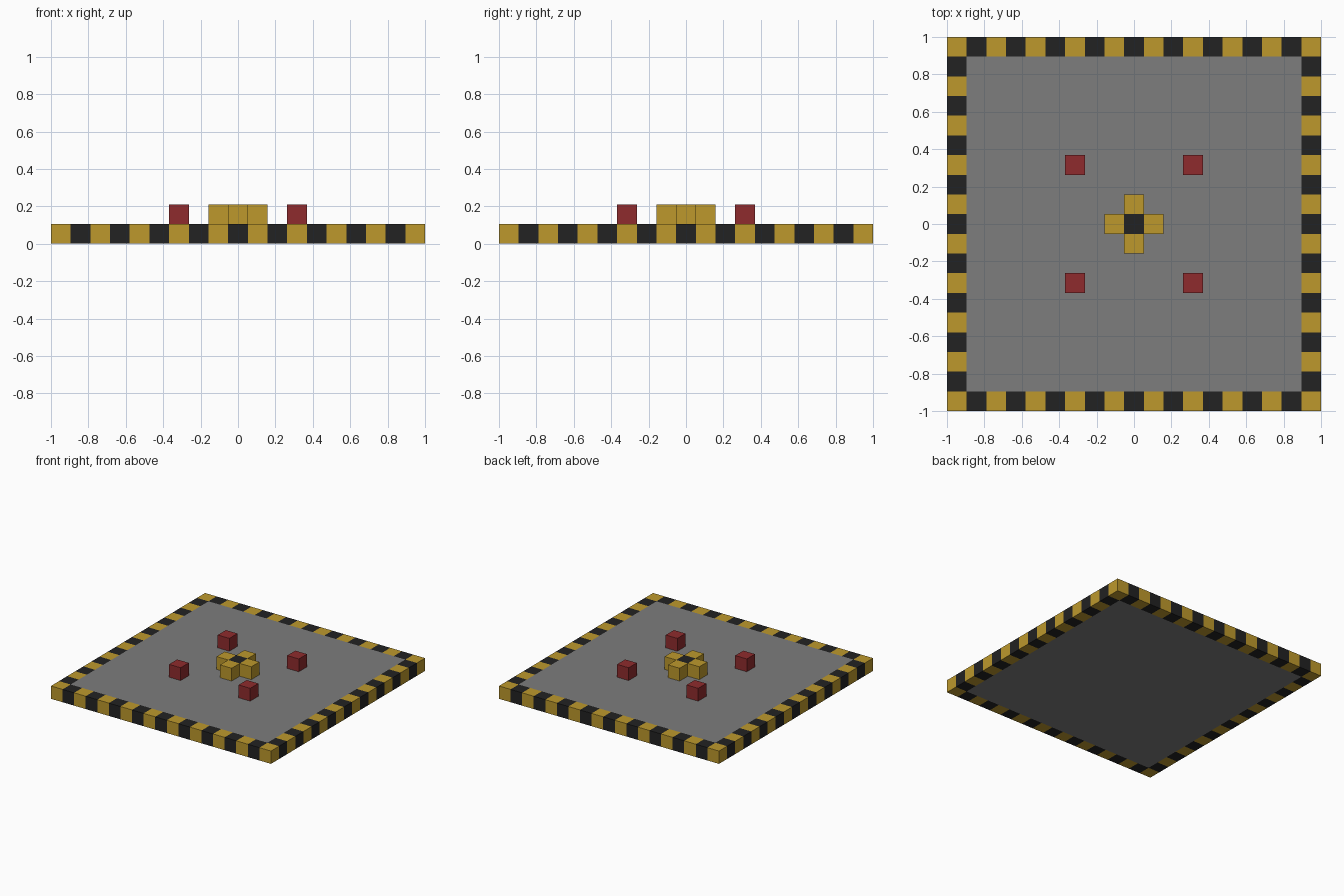
import bpy
import bmesh
from mathutils import Matrix, Vector

CELLS = 19
U = 2 / CELLS          # one block

cube = bpy.data.objects.get("Cube")
if cube:
    bpy.data.objects.remove(cube, do_unlink=True)


def linear(c):
    c /= 255
    return c / 12.92 if c <= 0.04045 else ((c + 0.055) / 1.055) ** 2.4


def material(name, r, g, b):
    m = bpy.data.materials.new(name)
    m.use_nodes = True
    colour = (linear(r), linear(g), linear(b), 1)
    m.diffuse_color = colour
    bsdf = next(n for n in m.node_tree.nodes if n.type == "BSDF_PRINCIPLED")
    bsdf.inputs["Base Color"].default_value = colour
    bsdf.inputs["Roughness"].default_value = 0.9
    return m


yellow = material("hazard_yellow", 189, 153, 44)
black = material("hazard_black", 34, 34, 34)
grey = material("floor_grey", 125, 125, 125)
red = material("marker_red", 143, 43, 45)


def finish(name, bm, *mats):
    mesh = bpy.data.meshes.new(name)
    bm.to_mesh(mesh)
    bm.free()
    for m in mats:
        mesh.materials.append(m)
    obj = bpy.data.objects.new(name, mesh)
    bpy.context.collection.objects.link(obj)
    return obj


def block(name, mat, i, j, level, width=1):
    """Box one block tall, centred on grid cell (i, j)."""
    bm = bmesh.new()
    bmesh.ops.create_cube(bm, size=U, matrix=Matrix.Diagonal((width, width, 1, 1)))
    obj = finish(name, bm, mat)
    obj.location = (i * U, j * U, (level + 0.5) * U)
    return obj


# Striped rim: ring of grid cells raised by one block
bm = bmesh.new()
bmesh.ops.create_grid(bm, x_segments=CELLS, y_segments=CELLS, size=1)
inner = [f for f in bm.faces
         if max(abs(c) for c in f.calc_center_median().xy) < 1 - U]
bmesh.ops.delete(bm, geom=inner, context="FACES")
raised = bmesh.ops.extrude_face_region(bm, geom=bm.faces[:], use_keep_orig=True)
bmesh.ops.translate(bm, vec=(0, 0, U),
                    verts=[g for g in raised["geom"] if isinstance(g, bmesh.types.BMVert)])
bmesh.ops.recalc_face_normals(bm, faces=bm.faces[:])
for f in bm.faces:
    # step half a block inward to find the cell that owns the face
    p = f.calc_center_median() - f.normal * U / 2 + Vector((1, 1, 0))
    f.material_index = (int(p.x / U) + int(p.y / U)) % 2
finish("striped_rim", bm, yellow, black)

# Floor slab inside the rim
block("floor_slab", grey, 0, 0, 0, width=CELLS - 2)

# Central cross
block("cross_centre", black, 0, 0, 1)
for side, i, j in (("left", 1, 0), ("right", -1, 0), ("back", 0, 1), ("front", 0, -1)):
    block("cross_arm_" + side, yellow, i, j, 1)

# Four markers around the cross
for x_name, i in (("left", 3), ("right", -3)):
    for y_name, j in (("front", -3), ("back", 3)):
        block(f"marker_{y_name}_{x_name}", red, i, j, 1)
